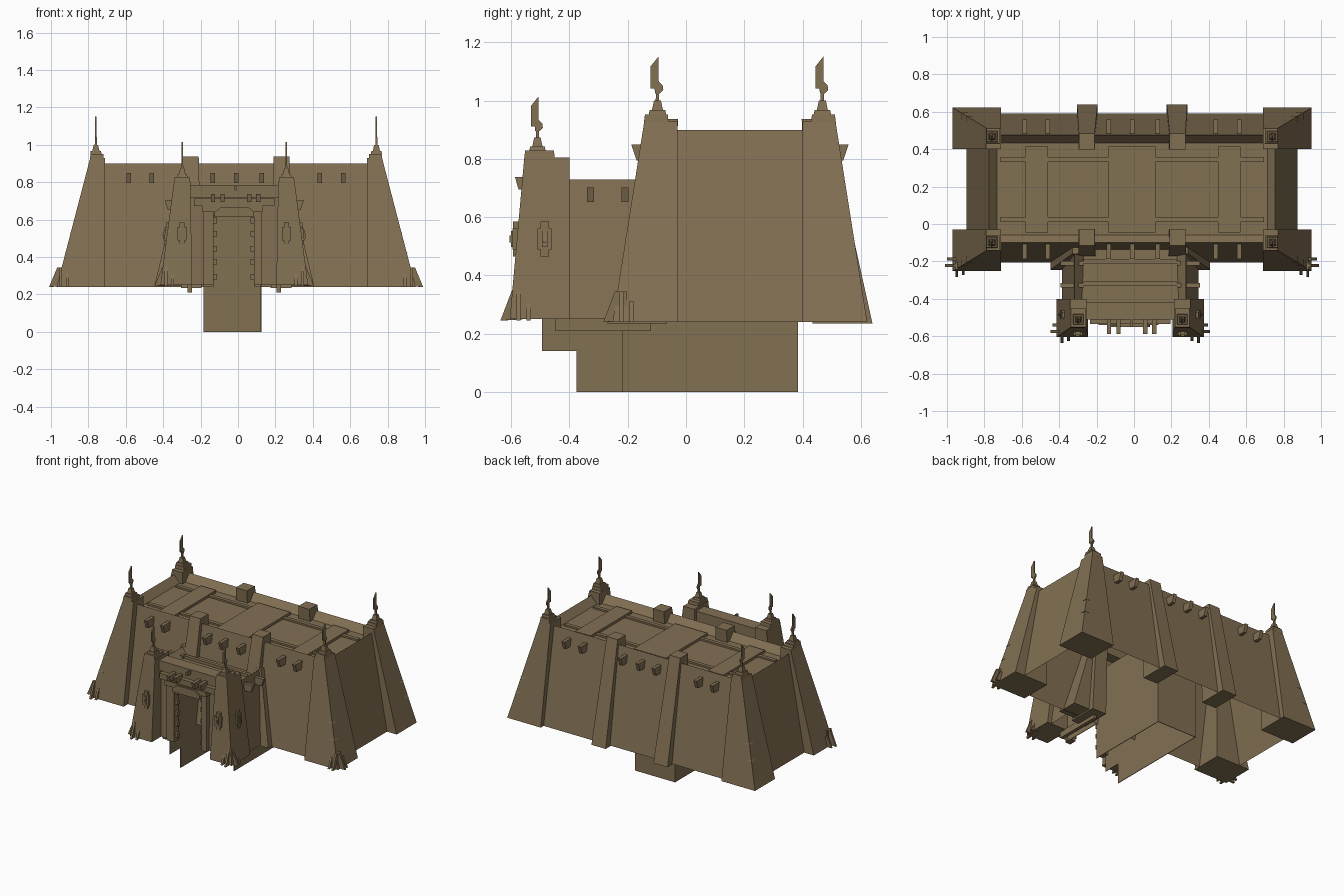
import bpy, bmesh

if "Cube" in bpy.data.objects:
    bpy.data.objects.remove(bpy.data.objects["Cube"])

mat = bpy.data.materials.new("sandstone brown")
mat.diffuse_color = (0.223, 0.160, 0.086, 1)
mat.use_nodes = True
mat.node_tree.nodes["Principled BSDF"].inputs["Base Color"].default_value = mat.diffuse_color


def finish(name, bm, fix=True):
    if fix:
        bmesh.ops.recalc_face_normals(bm, faces=bm.faces[:])
    me = bpy.data.meshes.new(name)
    bm.to_mesh(me)
    bm.free()
    me.materials.append(mat)
    ob = bpy.data.objects.new(name, me)
    bpy.context.collection.objects.link(ob)
    return ob


def taper(name, r0, z0, r1, z1):
    """Closed tapered block; r = (xa, xb, ya, yb) at bottom and top."""
    bm = bmesh.new()
    rings = []
    for r, z in ((r0, z0), (r1, z1)):
        xa, xb = sorted(r[:2])
        ya, yb = sorted(r[2:])
        rings.append([bm.verts.new((x, y, z)) for x, y in ((xa, ya), (xb, ya), (xb, yb), (xa, yb))])
    a, b = rings
    bm.faces.new(a[::-1])
    bm.faces.new(b)
    for i in range(4):
        j = (i + 1) % 4
        bm.faces.new((a[i], a[j], b[j], b[i]))
    return finish(name, bm)


def box(name, xa, xb, ya, yb, za, zb):
    return taper(name, (xa, xb, ya, yb), za, (xa, xb, ya, yb), zb)


def prism(name, pts, axis, c, t):
    """Extrude an outline (h, z) by thickness t about c along axis x or y."""
    bm = bmesh.new()
    def ring(d):
        return [bm.verts.new((d, h, z) if axis == "x" else (h, d, z)) for h, z in pts]
    a, b = ring(c - t / 2), ring(c + t / 2)
    bm.faces.new(a)
    bm.faces.new(b[::-1])
    for i in range(len(a)):
        j = (i + 1) % len(a)
        bm.faces.new((a[i], b[i], b[j], a[j]))
    return finish(name, bm)


def shell(name, r0, z0, r1, z1, door, rim, depth, back=True):
    """Sloped walls open below, doorway in the front, sunken roof with parapet."""
    bm = bmesh.new()
    def ring(r, z):
        return [bm.verts.new((x, y, z)) for x, y in
                ((r[0], r[2]), (r[1], r[2]), (r[1], r[3]), (r[0], r[3]))]
    a, b = ring(r0, z0), ring(r1, z1)
    xa, xb, zt = door
    yt = r0[2] + (r1[2] - r0[2]) * (zt - z0) / (z1 - z0)
    d = [bm.verts.new(p) for p in ((xa, r0[2], z0), (xa, yt, zt), (xb, yt, zt), (xb, r0[2], z0))]
    bm.faces.new([a[0]] + d + [a[1], b[1], b[0]])
    bm.faces.new((a[1], a[2], b[2], b[1]))
    bm.faces.new((a[3], a[0], b[0], b[3]))
    if back:
        bm.faces.new((a[2], a[3], b[3], b[2]))
    top = bm.faces.new(b)
    bm.normal_update()
    bmesh.ops.inset_region(bm, faces=[top], thickness=rim)
    for v in top.verts:
        v.co.z -= depth
    return finish(name, bm, fix=False)


def spire(x, y, z, s):
    """Stepped cap, neck, pole and notched blade."""
    def sq(h):
        return (x - h * s, x + h * s, y - h * s, y + h * s)
    taper("spire_step", sq(.03), z, sq(.027), z + .015 * s)
    taper("spire_neck", sq(.019), z + .015 * s, sq(.012), z + .048 * s)
    taper("spire_pole", sq(.006), z + .048 * s, sq(.005), z + .09 * s)
    blade = [(-.024, .165), (.004, .2), (.004, .115), (.018, .1), (.02, .085),
             (.008, .072), (-.008, .072), (-.01, .09), (-.024, .09)]
    prism("spire_blade", [(y + h * s, z + v * s) for h, v in blade], "x", x, .009)


X, Y = -.01, .185        # centre of the main hall
G = -.02                 # centre of the gatehouse
DOOR = (-.13, .085, .62)

# Main hall
shell("hall_walls", (X - .885, X + .885, Y - .39, Y + .405), .24,
      (X - .765, X + .765, Y - .285, Y + .29), .9, DOOR, .06, .05)
for u, h in ((-.51, .06), (0, .125), (.52, .06)):
    box("roof_beam", X + u - h, X + u + h, Y - .23, Y + .23, .83, .868)
for v in (-.16, .16):
    box("roof_cross_beam", X - .705, X + .705, Y + v - .013, Y + v + .013, .83, .862)

for sy in (-1, 1):
    for sx in (-1, 1):
        # Corner towers with stepped tops
        def R(ua, ub, va, vb):
            return (X + sx * ua, X + sx * ub, Y + sy * va, Y + sy * vb)
        taper("corner_tower", R(.70, .96, .215, .437), .24, R(.70, .78, .215, .328), .93)
        taper("tower_cap", R(.71, .782, .245, .33), .92, R(.71, .778, .247, .326), .952)
        spire(X + sx * .75, Y + sy * .283, .952, 1)
        for z in (.43, .535):
            k = (z - .24) / .69
            cu, cv = .957 - .18 * k, .434 - .109 * k
            taper("tower_chip", R(cu - .03, cu + .008, cv - .03, cv + .006), z - .008,
                  R(cu - .03, cu, cv - .03, cv), z + .004)
        # Wall pilasters
        taper("wall_pilaster", R(.185, .295, .25, .455), .235, R(.2, .285, .212, .3), .937)
    # Projecting beam ends
    for u in (-.575, -.45, -.125, 0, .137, .447, .573):
        taper("beam_end", (X + u - .012, X + u + .012, Y + sy * .25, Y + sy * .355), .795,
              (X + u - .012, X + u + .012, Y + sy * .25, Y + sy * .373), .85)


def claws(ox, oy, sx, zb):
    """Leaning claw fins at the outer front foot of a tower."""
    for i in range(2):
        w = i * .035
        prism("foot_claw_side", [(ox + sx * (.032 - w * .3), zb - .005), (ox - sx * .05, zb),
                                 (ox - sx * .05, zb + .1 - w), (ox - sx * .012, zb + .1 - w)],
              "y", oy + .03 + w, .014)
        prism("foot_claw_front", [(oy - .032 + w * .3, zb - .005), (oy + .05, zb),
                                  (oy + .05, zb + .1 - w), (oy + .008, zb + .1 - w)],
              "x", ox - sx * (.03 + w), .014)


for sx in (-1, 1):
    claws(X + sx * .968, Y - .437, sx, .245)
    claws(G + sx * .395, -.605, sx, .25)

# Gatehouse
shell("gatehouse_walls", (G - .365, G + .365, -.5, -.12), .25,
      (G - .297, G + .297, -.49, -.06), .73, DOOR, .052, .05, back=False)
box("gate_parapet", G - .24, G + .24, -.51, -.42, .715, .785)
box("gate_parapet_ledge", G - .215, G + .215, -.535, -.48, .672, .712)
box("parapet_hook", G, G + .012, -.55, -.5, .755, .78)
for y in (-.2, -.32):
    box("gate_roof_beam", G - .25, G + .25, y - .012, y + .012, .67, .7)
for x in (-.133, -.083, .06, .108):
    taper("gate_beam_end", (x - .011, x + .011, -.575, -.48), .695,
          (x - .011, x + .011, -.587, -.48), .738)

for sx in (-1, 1):
    def R(ua, ub, ya, yb):
        return (G + sx * ua, G + sx * ub, ya, yb)
    # Gate towers
    taper("gate_tower", R(.225, .395, -.605, -.4), .25, R(.235, .322, -.555, -.4), .805)
    taper("gate_tower_cap", R(.237, .324, -.557, -.45), .79, R(.24, .318, -.552, -.453), .828)
    spire(G + sx * .278, -.51, .828, .93)
    # Buttress where gatehouse meets the hall
    taper("junction_buttress", R(.25, .427, -.245, -.1), .245, R(.25, .31, -.16, -.06), .735)
    # Side beam ends
    for y in (-.327, -.21):
        taper("side_beam_end", R(.25, .355, y - .012, y + .012), .652,
              R(.25, .372, y - .012, y + .012), .702)
    # Carved plaques on front and outer side
    for h, k, t in ((.014, .06, .012), (.024, .036, .014), (.009, .028, .02), (.005, .012, .024)):
        c = G + sx * .28
        box("front_plaque", c - h, c + h, -.581 - t, -.57, .525 - k, .525 + k)
        taper("side_plaque", R(.34, .361 + t, -.485 - h, -.485 + h), .525 - k,
              R(.34, .353 + t, -.485 - h, -.485 + h), .525 + k)
    # Sill strip under the gatehouse
    box("sill_strip", *R(.226, .25, -.45, -.12), .21, .255)

# Door frame
for xa, xb, s in ((-.185, -.13, 1), (.085, .125, -1)):
    box("door_jamb", xa, xb, -.525, -.47, .25, .64)
    edge = xb if s > 0 else xa
    for z in (.28, .36, .43, .51, .58):
        box("door_hinge", edge, edge + s * .018, -.51, -.485, z, z + .03)
box("door_lintel", -.19, .13, -.54, -.48, .64, .675)
prism("door_pediment", [(-.125, .615), (.085, .615), (.085, .64), (.055, .668), (-.09, .668), (-.125, .64)],
      "y", -.525, .05)

# Sunken entrance passage, open below
prism("passage_wall_left", [(-.375, 0), (.385, 0), (.385, .62), (-.495, .62), (-.495, .14), (-.375, .14)],
      "x", -.183, .004)
prism("passage_wall_right", [(-.22, 0), (.385, 0), (.385, .62), (-.495, .62), (-.495, .25), (-.22, .25)],
      "x", .123, .004)
box("passage_back", -.185, .125, .381, .385, 0, .62)
box("passage_ceiling", -.185, .125, -.49, .385, .62, .624)
